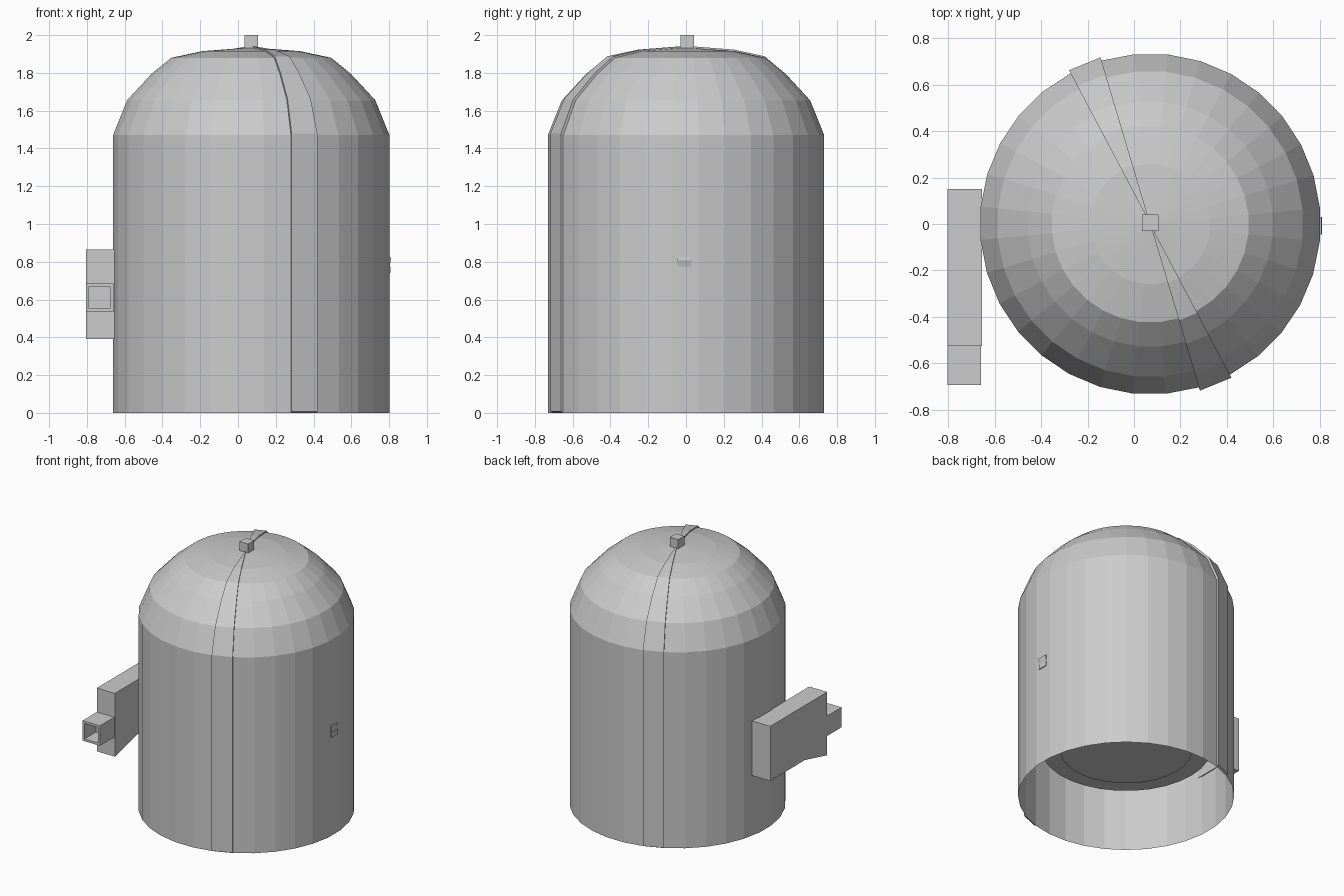
import bpy, bmesh, math

if "Cube" in bpy.data.objects:
    bpy.data.objects.remove(bpy.data.objects["Cube"])

CX = 0.07                      # axis of the domed shell
SIDES = 32
STEP = 2 * math.pi / SIDES
START = math.radians(-73.4)    # angle where the front seam strip begins
# radius, height from rim to crown
PROFILE = [(0.735, 0), (0.735, 1.47), (0.66, 1.655), (0.53, 1.795),
           (0.425, 1.88), (0.26, 1.915), (0.0, 1.935)]

grey = bpy.data.materials.new("plain_grey")
grey.diffuse_color = (0.6, 0.6, 0.6, 1)
grey.use_nodes = True
grey.node_tree.nodes["Principled BSDF"].inputs["Base Color"].default_value = grey.diffuse_color


def finish(name, bm, recalc=True):
    bmesh.ops.remove_doubles(bm, verts=bm.verts, dist=1e-5)
    if recalc:
        bmesh.ops.recalc_face_normals(bm, faces=bm.faces)
    me = bpy.data.meshes.new(name)
    bm.to_mesh(me)
    bm.free()
    me.materials.append(grey)
    ob = bpy.data.objects.new(name, me)
    bpy.context.collection.objects.link(ob)
    return ob


def ring_point(r, z, k):
    a = START + k * STEP
    return (CX + r * math.cos(a), r * math.sin(a), z)


def gore(bm, profile, k):
    """One wedge-shaped slice of the revolved profile, facing outward."""
    for (r0, z0), (r1, z1) in zip(profile, profile[1:]):
        pts = [ring_point(r0, z0, k), ring_point(r0, z0, k + 1), ring_point(r1, z1, k + 1)]
        if r1 > 0:
            pts.append(ring_point(r1, z1, k))
        bm.faces.new([bm.verts.new(p) for p in pts])


def prism(name, outline, axis, lo, hi):
    """Extrude an outline along x ('x': points are y,z) or y ('y': points are x,z)."""
    bm = bmesh.new()
    put = (lambda u, v, d: (d, u, v)) if axis == 'x' else (lambda u, v, d: (u, d, v))
    a = [bm.verts.new(put(u, v, lo)) for u, v in outline]
    b = [bm.verts.new(put(u, v, hi)) for u, v in outline]
    bm.faces.new(a)
    bm.faces.new(b)
    n = len(a)
    for i in range(n):
        j = (i + 1) % n
        bm.faces.new([a[i], a[j], b[j], b[i]])
    return finish(name, bm)


def rect(u0, u1, v0, v1):
    return [(u0, v0), (u1, v0), (u1, v1), (u0, v1)]


# shell: two halves, open at the bottom, with a gap under each seam strip
for name, first in (("shell_half_right", 1), ("shell_half_left", 17)):
    bm = bmesh.new()
    for k in range(first, first + 15):
        gore(bm, PROFILE, k)
    finish(name, bm, recalc=False)

# raised seam strips bridging the two halves
outer = [(r * 1.02, z + 0.008) for r, z in PROFILE]
for name, k in (("seam_strip_front", 0), ("seam_strip_back", 16)):
    bm = bmesh.new()
    gore(bm, outer, k)
    gore(bm, PROFILE, k)
    for e in (k, k + 1):       # side walls
        for i in range(len(outer) - 1):
            q = [outer[i], outer[i + 1], PROFILE[i + 1], PROFILE[i]]
            bm.faces.new([bm.verts.new(ring_point(r, z, e)) for r, z in q])
    q = [(outer[0], k), (outer[0], k + 1), (PROFILE[0], k + 1), (PROFILE[0], k)]
    bm.faces.new([bm.verts.new(ring_point(r, z, e)) for (r, z), e in q])
    finish(name, bm)

# crown knob
prism("crown_knob", rect(0.035, 0.105, 1.93, 2.0), 'y', -0.03, 0.042)

# side housing with sloping underside
prism("side_housing", [(0.15, 0.455), (0.15, 0.865), (-0.525, 0.865),
                       (-0.525, 0.39), (-0.26, 0.455)], 'x', -0.805, -0.655)

# hollow square nozzle on the front of the housing
bm = bmesh.new()
loops = []
for inset, y in ((0, -0.525), (0, -0.695), (0.017, -0.695), (0.017, -0.56)):
    loops.append([bm.verts.new((x, y, z)) for x, z in
                  rect(-0.805 + inset, -0.66 - inset, 0.535 + inset, 0.685 - inset)])
for a, b in zip(loops, loops[1:]):
    for i in range(4):
        j = (i + 1) % 4
        bm.faces.new([a[i], a[j], b[j], b[i]])
bm.faces.new(loops[0])
bm.faces.new(loops[-1])
finish("nozzle", bm)

# small latch on the right side, with an undercut lip
prism("latch", [(0.79, 0.74), (0.808, 0.74), (0.808, 0.775), (0.802, 0.776),
                (0.81, 0.81), (0.808, 0.825), (0.79, 0.825)], 'y', -0.045, 0.03)

# inner floor disc and the raised ring below it
for name, r, z, h in (("inner_floor", 0.58, 0.39, 0.03), ("inner_floor_ring", 0.45, 0.37, 0.02)):
    bm = bmesh.new()
    bmesh.ops.create_cone(bm, cap_ends=True, segments=SIDES, radius1=r, radius2=r, depth=h)
    bmesh.ops.translate(bm, verts=bm.verts, vec=(CX, 0, z))
    finish(name, bm)
